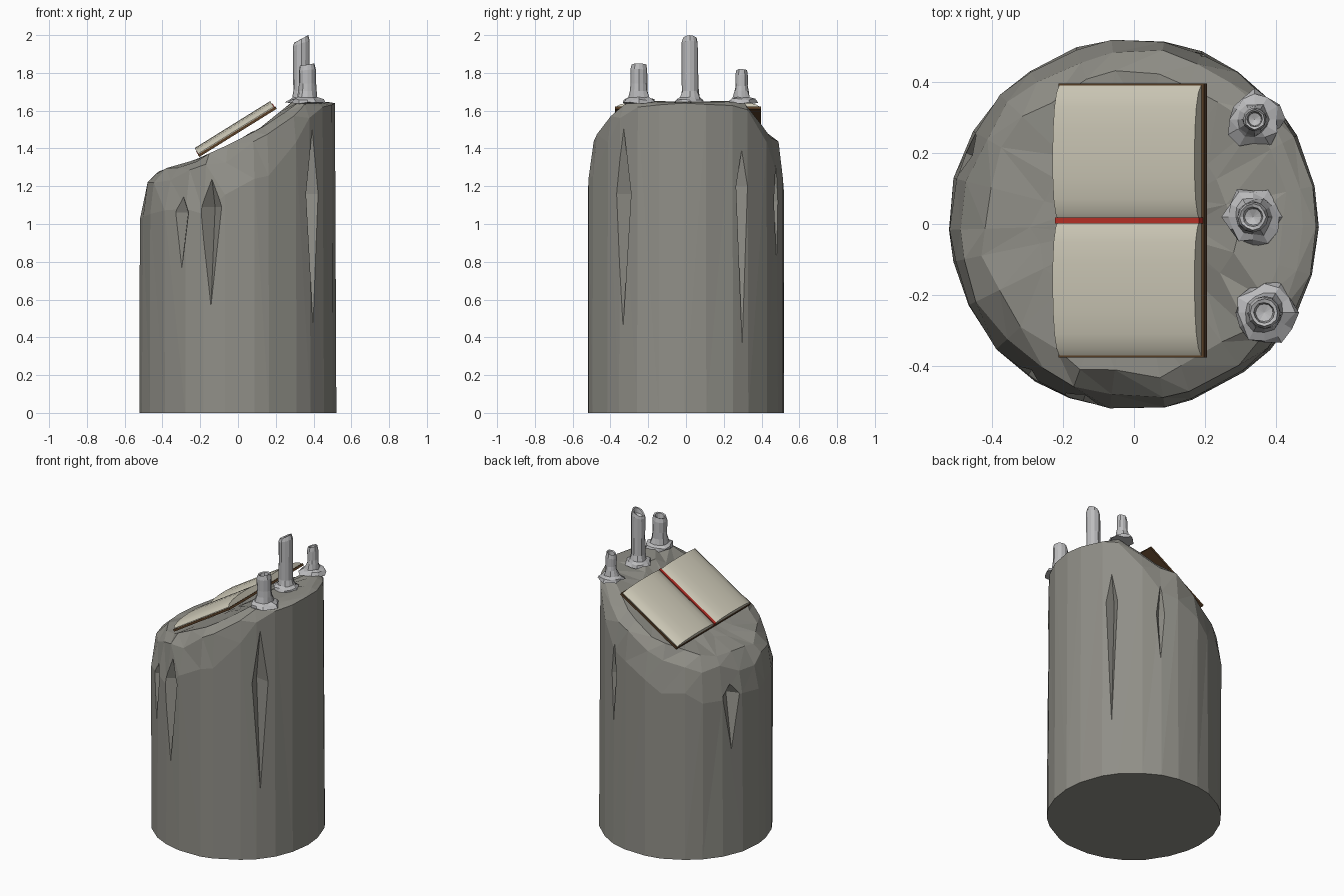
import bpy, bmesh, math, random
from mathutils import Vector

if "Cube" in bpy.data.objects:
    bpy.data.objects.remove(bpy.data.objects["Cube"])

random.seed(7)


def material(name, rgb):
    m = bpy.data.materials.new(name)
    m.diffuse_color = (*rgb, 1)
    m.use_nodes = True
    m.node_tree.nodes["Principled BSDF"].inputs["Base Color"].default_value = m.diffuse_color
    return m


STONE = material("stone", (0.28, 0.275, 0.245))
WAX = material("wax", (0.5, 0.5, 0.51))
PAPER = material("paper", (0.62, 0.59, 0.48))
LEATHER = material("leather", (0.10, 0.05, 0.02))
RED = material("red_cloth", (0.5, 0.03, 0.02))


def make_object(name, bm, mat=None):
    bmesh.ops.recalc_face_normals(bm, faces=bm.faces)
    me = bpy.data.meshes.new(name)
    bm.to_mesh(me)
    bm.free()
    ob = bpy.data.objects.new(name, me)
    bpy.context.collection.objects.link(ob)
    if mat:
        me.materials.append(mat)
    return ob


def interp(table, x):
    if x <= table[0][0]:
        return table[0][1]
    for (x0, a), (x1, b) in zip(table, table[1:]):
        if x <= x1:
            return a + (b - a) * (x - x0) / (x1 - x0)
    return table[-1][1]


def jit(a):
    return random.uniform(-a, a)


def skin(bm, rings, tip):
    """Bridge closed rings, cap the first and fan the last to a tip point."""
    vr = [[bm.verts.new(p) for p in r] for r in rings]
    n = len(vr[0])
    for a, b in zip(vr, vr[1:]):
        for i in range(n):
            j = (i + 1) % n
            bm.faces.new((a[i], a[j], b[j], b[i]))
    bm.faces.new(vr[0][::-1])
    t = bm.verts.new(tip)
    for i in range(n):
        bm.faces.new((vr[-1][i], vr[-1][(i + 1) % n], t))


# Broken stone pillar: rim, shoulder and sloping top heights all depend on x
RIM = [(-.53, 1.04), (-.2, 1.08), (0, 1.16), (.25, 1.32), (.4, 1.61), (.53, 1.645)]
SHOULDER = [(-.5, 1.19), (0, 1.36), (.28, 1.54), (.36, 1.64), (.5, 1.65)]
TOP = [(-.44, 1.265), (-.2, 1.345), (0, 1.435), (.2, 1.555), (.29, 1.645), (.53, 1.65)]
N = 26
angles = [2 * math.pi * (i + jit(.2)) / N for i in range(N)]


def pillar_ring(r, height, jr, jz):
    pts = []
    for a in angles:
        rr = r + jit(jr)
        x, y = rr * math.cos(a), rr * math.sin(a)
        z = height if isinstance(height, (int, float)) else interp(height, x)
        flat = .15 if x > .3 else 1
        pts.append((x, y, z + jit(jz) * flat))
    return pts


bm = bmesh.new()
skin(bm, [pillar_ring(.522, 0, .003, 0),
          pillar_ring(.519, RIM, .006, .04),
          pillar_ring(.488, SHOULDER, .012, .025),
          pillar_ring(.425, TOP, .015, .012),
          pillar_ring(.28, TOP, .03, .008),
          pillar_ring(.13, TOP, .03, .006)], (0, 0, 1.435))
bmesh.ops.triangulate(bm, faces=[f for f in bm.faces if len(f.verts) == 4])
pillar = make_object("stone_pillar", bm, STONE)

# Cracks: long diamond wedges cut out of the pillar side
# angle, height, half width, depth, reach up, reach down
CRACKS = [(-106, 1.09, .06, .08, .22, .60), (-125, 1.06, .045, .06, .14, .35),
          (-40, 1.16, .055, .09, .42, .80), (35, 1.20, .04, .06, .25, 1.0),
          (157, 1.05, .07, .07, .12, .45), (68, 1.12, .03, .05, .30, .40)]
bm = bmesh.new()
for deg, z, w, d, up, down in CRACKS:
    a = math.radians(deg)
    out = Vector((math.cos(a), math.sin(a), 0))
    side = Vector((-out.y, out.x, 0))
    c = out * .52 + Vector((0, 0, z))
    belt = [bm.verts.new(c + o) for o in (side * w, out * .06, side * -w, out * -d)]
    top = bm.verts.new(c + out * .01 + Vector((0, 0, up)))
    low = bm.verts.new(c + out * .01 - Vector((0, 0, down)))
    for i in range(4):
        bm.faces.new((belt[i], belt[(i + 1) % 4], top))
        bm.faces.new((belt[(i + 1) % 4], belt[i], low))
cutter = make_object("crack_cutter", bm)
mod = pillar.modifiers.new("cracks", 'BOOLEAN')
mod.operation = 'DIFFERENCE'
mod.solver = 'EXACT'
mod.object = cutter
bpy.context.view_layer.objects.active = pillar
bpy.ops.object.modifier_apply(modifier=mod.name)
bpy.data.objects.remove(cutter)


# Open book lying on the slope: profiles (y, thickness) extruded up the slope
def book_part(name, profile, s0, s1, mat):
    bm = bmesh.new()
    along = Vector((.849, 0, .528))
    normal = Vector((-.528, 0, .849))
    base = Vector((-.205, .01, 1.355))

    def row(s):
        return [bm.verts.new(base + along * s + normal * h + Vector((0, y, 0)))
                for y, h in profile]
    a, b = row(s0), row(s1)
    for i in range(len(a)):
        j = (i + 1) % len(a)
        bm.faces.new((a[i], a[j], b[j], b[i]))
    bm.faces.new(a)
    bm.faces.new(b[::-1])
    ob = make_object(name, bm, mat)
    bpy.context.view_layer.objects.active = ob
    ob.select_set(True)
    bpy.ops.object.shade_smooth_by_angle(angle=math.radians(25))
    ob.select_set(False)


book_part("book_cover", [(-.386, 0), (.386, 0), (.386, .014), (-.386, .014)], 0, .483, LEATHER)
PAGE = [(.004, .014), (.004, .027), (.02, .037), (.06, .047), (.12, .052), (.19, .053),
        (.26, .05), (.32, .043), (.36, .032), (.38, .018), (.38, .014)]
for label, s in (("left", 1), ("right", -1)):
    book_part("pages_" + label, [(s * y, h) for y, h in PAGE], .004, .475, PAPER)
book_part("bookmark_ribbon", [(-.009, .014), (.009, .014), (.009, .036), (-.009, .036)],
          .001, .479, RED)


# Melted candles: puddle, uneven stem, hollow slanted top
def candle(name, x, y, r, top, slant):
    bm = bmesh.new()
    n, z0 = 12, 1.64
    profile = [(r + .042, z0, .014, 0), (r + .03, z0 + .02, .014, 0),
               (r + .012, z0 + .03, .008, 0), (r + .002, z0 + .065, .003, 0),
               (r, (z0 + top) / 2, .002, 0), (r, top - .03, .002, .7),
               (r * .85, top, .002, 1), (r * .65, top - .004, .001, 1),
               (r * .55, top - .04, .001, .3)]
    rings = []
    for pr, pz, j, s in profile:
        ring = []
        for i in range(n):
            a = 2 * math.pi * i / n
            rr = pr + jit(j)
            lean = s * slant * (math.cos(a) - 1) / 2
            ring.append((x + rr * math.cos(a), y + rr * math.sin(a), pz + lean + jit(j * .4)))
        rings.append(ring)
    skin(bm, rings, (x, y, top - .045 - slant * .3))
    make_object(name, bm, WAX)


candle("candle_tall", .335, .02, .043, 2.0, .04)
candle("candle_front", .367, -.25, .045, 1.85, .012)
candle("candle_back", .34, .295, .033, 1.82, .015)
